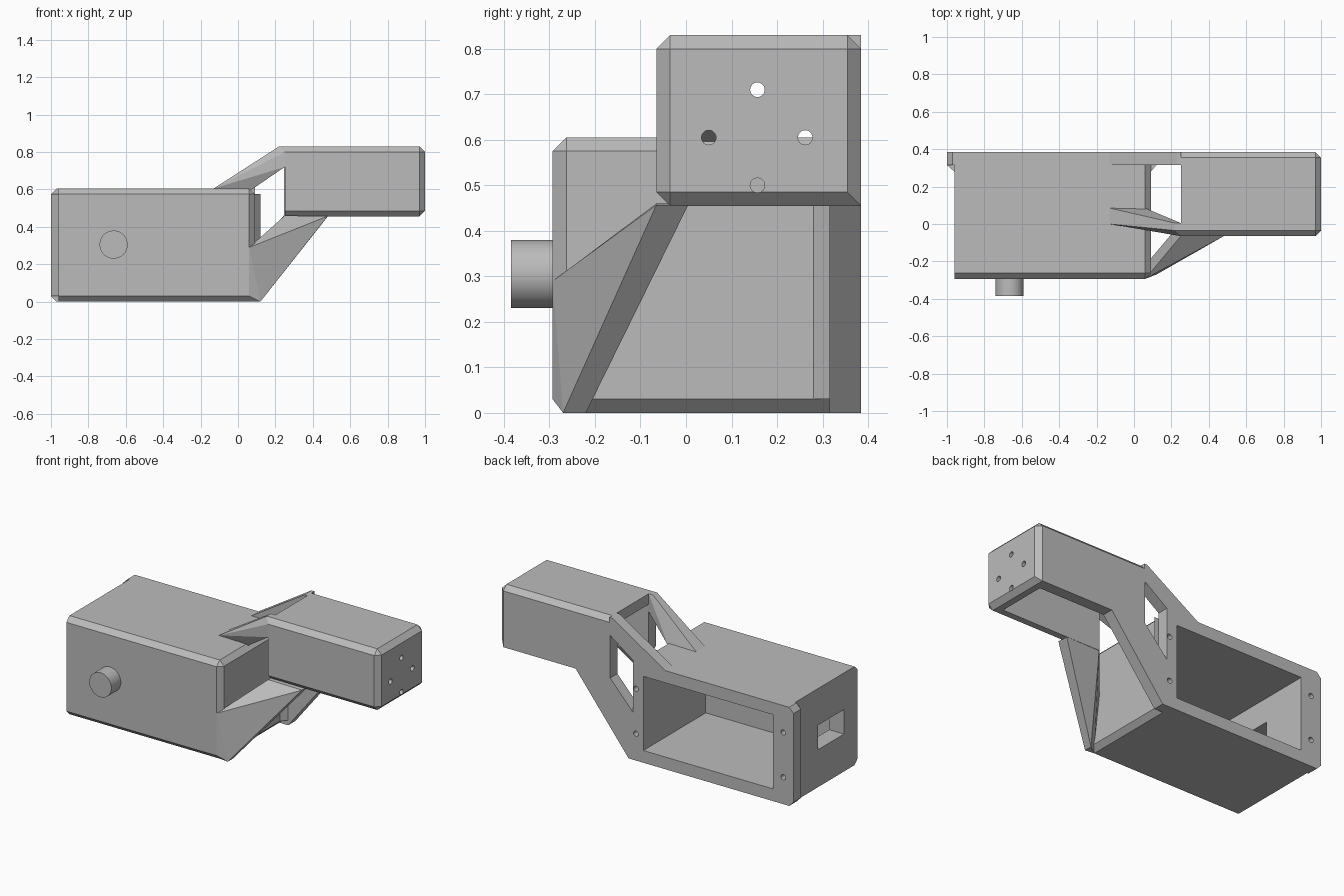
import bpy, bmesh, math
from mathutils import Vector, Matrix

default = bpy.data.objects.get("Cube")
if default:
    bpy.data.objects.remove(default, do_unlink=True)

grey = bpy.data.materials.new("plain grey")
grey.use_nodes = True
grey.diffuse_color = (0.5, 0.5, 0.5, 1)
grey.node_tree.nodes["Principled BSDF"].inputs["Base Color"].default_value = (0.5, 0.5, 0.5, 1)

CH = 0.03  # chamfer width


def finish(name, bm):
    bmesh.ops.recalc_face_normals(bm, faces=bm.faces)
    me = bpy.data.meshes.new(name)
    bm.to_mesh(me)
    bm.free()
    me.materials.append(grey)
    ob = bpy.data.objects.new(name, me)
    bpy.context.collection.objects.link(ob)
    return ob


def box(name, lo, hi, chamfered=None):
    """Box between two corners; chamfered(mid) picks edges by a -1..1 midpoint."""
    lo, hi = Vector(lo), Vector(hi)
    bm = bmesh.new()
    bmesh.ops.create_cube(bm, size=2)
    edges = [e for e in bm.edges
             if chamfered and chamfered((e.verts[0].co + e.verts[1].co) / 2)]
    half, mid = (hi - lo) / 2, (hi + lo) / 2
    for v in bm.verts:
        v.co = Vector(a * b for a, b in zip(v.co, half)) + mid
    if edges:
        bmesh.ops.bevel(bm, geom=edges, offset=CH, segments=1,
                        affect='EDGES', profile=0.5)
    return finish(name, bm)


def hull(name, points):
    bm = bmesh.new()
    for p in points:
        bm.verts.new(p)
    res = bmesh.ops.convex_hull(bm, input=bm.verts)
    loose = {g for g in res["geom_interior"] + res["geom_unused"]
             if isinstance(g, bmesh.types.BMVert)}
    bmesh.ops.delete(bm, geom=list(loose), context='VERTS')
    bmesh.ops.dissolve_limit(bm, angle_limit=0.01, verts=bm.verts, edges=bm.edges)
    return finish(name, bm)


def plate(name, outline, y0, y1, chamfered=None):
    """Outline in x, z extruded along y."""
    bm = bmesh.new()
    face = bm.faces.new([bm.verts.new((x, y0, z)) for x, z in outline])
    new = bmesh.ops.extrude_face_region(bm, geom=[face])["geom"]
    for v in new:
        if isinstance(v, bmesh.types.BMVert):
            v.co.y = y1
    if chamfered:
        bmesh.ops.bevel(bm, geom=[e for e in bm.edges if chamfered(e)],
                        offset=CH, segments=1, affect='EDGES', profile=0.5)
    return finish(name, bm)


def rod(name, centre, radius, length, axis, sides=24):
    bm = bmesh.new()
    turn = Matrix.Rotation(math.pi / 2, 4, 'Y' if axis == 'x' else 'X')
    bmesh.ops.create_cone(bm, cap_ends=True, segments=sides, radius1=radius,
                          radius2=radius, depth=length,
                          matrix=Matrix.Translation(centre) @ turn)
    return finish(name, bm)


def cut(ob, cutters):
    for c in cutters:
        c.hide_render = True
        mod = ob.modifiers.new("cut", 'BOOLEAN')
        mod.operation, mod.solver, mod.object = 'DIFFERENCE', 'EXACT', c
    bpy.context.view_layer.update()
    me = bpy.data.meshes.new_from_object(
        ob.evaluated_get(bpy.context.evaluated_depsgraph_get()))
    ob.modifiers.clear()
    ob.data = me


# Helper cutters
bay = box("bay_cutter", (-0.86, -0.22, 0.075), (0.02, 0.5, 0.53))
side_window = box("side_window_cutter", (-1.1, -0.16, 0.23), (-0.8, 0.09, 0.38))
gap = plate("gap_cutter", [(0.245, 0.72), (0.09, 0.61), (0.09, 0.29), (0.245, 0.46)], 0.25, 0.5)
arm_bay = box("arm_bay_cutter", (0.1, 0.005, 0.3), (0.93, 0.315, 0.765))
screws = [rod("screw_cutter", (x, 0.385, z), 0.016, 0.12, 'y')
          for x in (-0.93, 0.07) for z in (0.165, 0.44)]
end_holes = [rod("end_hole_cutter", (0.97, y, z), 0.016, 0.2, 'x')
             for y, z in ((0.157, 0.71), (0.05, 0.605), (0.262, 0.605), (0.157, 0.5))]

# Main housing: chamfered along the front and around the arm-side end
housing = box("main_housing", (-0.96, -0.293, 0), (0.09, 0.35, 0.605),
              lambda m: (m.y < -0.5 and abs(m.z) > 0.5) or (m.x > 0.5 and m.y < 0.5))
cut(housing, [bay, side_window])

# Back plate, running from the housing flange up to the arm
back = plate("back_plate",
             [(-1, CH), (-1 + CH, 0), (0.12, 0), (0.48, 0.455), (0.25, 0.455),
              (0.25, 0.83), (0.23, 0.83), (-0.13, 0.605), (-1 + CH, 0.605), (-1, 0.605 - CH)],
             0.315, 0.385)
cut(back, [bay, gap] + screws)

# Slanted fillets under both flange ends
for name, x0, x1 in (("right_flange_fillet", -0.96, -1), ("left_flange_fillet", 0.09, 0.12)):
    hull(name, [(x, y, z) for z in (CH, 0.605 - CH)
                for x, y in ((x0, 0.28), (x1, 0.315), (x0, 0.315))])

# Raised arm, hollow and open below and towards the housing
arm = box("raised_arm", (0.25, -0.065, 0.455), (1, 0.385, 0.83),
          lambda m: m.x > 0.5 or (m.y < -0.5 and abs(m.z) > 0.5) or (m.y > 0.5 and m.z > 0.5))
cut(arm, [arm_bay] + end_holes)

# Upper front strut from the housing roof to the arm roof
hull("upper_front_strut",
     [(-0.13, 0, 0.605), (-0.13, 0.085, 0.605), (0.06, 0, 0.59), (0.06, 0.085, 0.59),
      (0.22, -0.035, 0.83), (0.22, 0.005, 0.83), (0.25, -0.035, 0.83), (0.25, 0.005, 0.83),
      (0.25, -0.065, 0.8), (0.25, -0.065, 0.72), (0.25, 0.005, 0.72)])

# Lower front strut, a slanted web from the housing corner to the arm base
hull("lower_front_strut",
     [(0.06, -0.293, 0.29), (0.06, -0.22, 0.29), (0.06, -0.293, CH), (0.06, -0.263, 0),
      (0.12, -0.27, 0), (0.12, -0.22, 0), (0.25, -0.065, 0.46), (0.25, 0.005, 0.46),
      (0.48, -0.065, 0.457), (0.48, 0.005, 0.457)])

# Round knob on the front
knob = rod("front_knob", (-0.665, -0.325, 0.305), 0.075, 0.12, 'y', 48)
bpy.ops.object.select_all(action='DESELECT')
knob.select_set(True)
bpy.context.view_layer.objects.active = knob
bpy.ops.object.shade_smooth_by_angle(angle=math.radians(30))

# Remove the cutters
for c in [bay, side_window, gap, arm_bay] + screws + end_holes:
    bpy.data.objects.remove(c, do_unlink=True)
